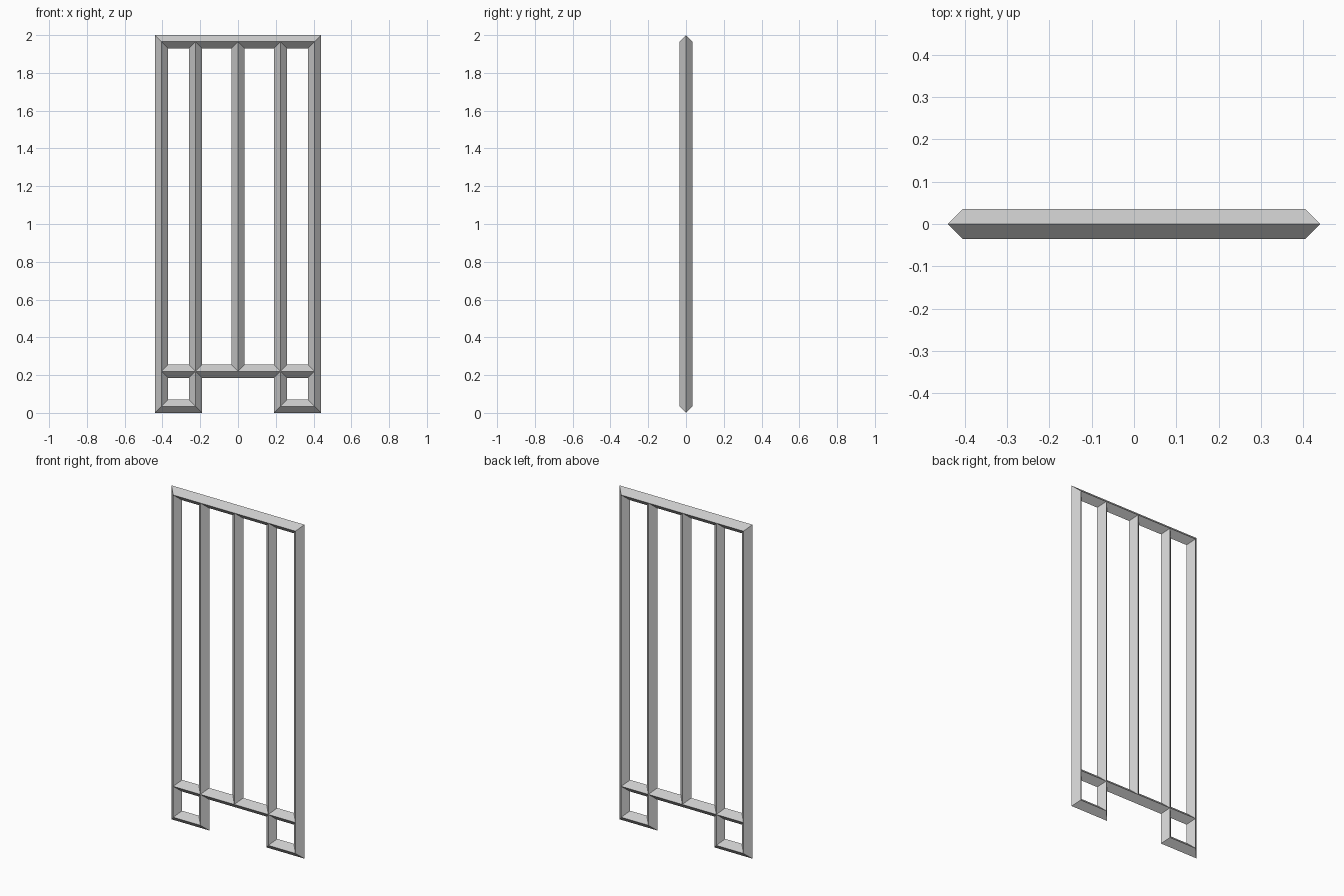
import bpy, bmesh
from mathutils import Vector

if "Cube" in bpy.data.objects:
    bpy.data.objects.remove(bpy.data.objects["Cube"])

R = 0.035                       # half width of the diamond-section bars
OUT, INN = 0.405, 0.225         # centre lines of outer and inner posts
LOW, RAIL, TOP = 0.035, 0.22, 1.965


def diamond_bar(name, path):
    """Sweep a diamond section along right-angled (x, z) points with mitred corners."""
    pts = [Vector(p) for p in path]
    normals = []
    for a, b in zip(pts, pts[1:]):
        d = (b - a).normalized()
        normals.append(Vector((-d.y, d.x)))
    bm = bmesh.new()
    rings = []
    for i, p in enumerate(pts):
        if i == 0:
            m = normals[0]
        elif i == len(pts) - 1:
            m = normals[-1]
        else:
            m = normals[i - 1] + normals[i]
        m = m * R
        rings.append([bm.verts.new(co) for co in (
            (p.x + m.x, 0, p.y + m.y), (p.x, -R, p.y),
            (p.x - m.x, 0, p.y - m.y), (p.x, R, p.y))])
    for a, b in zip(rings, rings[1:]):
        for k in range(4):
            n = (k + 1) % 4
            bm.faces.new((a[k], a[n], b[n], b[k]))
    bm.faces.new(rings[0])
    bm.faces.new(rings[-1])
    bmesh.ops.recalc_face_normals(bm, faces=bm.faces)
    mesh = bpy.data.meshes.new(name)
    bm.to_mesh(mesh)
    bm.free()
    obj = bpy.data.objects.new(name, mesh)
    bpy.context.collection.objects.link(obj)
    return obj


# Outer posts, top rail, feet and inner posts as one continuous mitred frame
half = [(-INN, TOP), (-INN, LOW), (-OUT, LOW), (-OUT, TOP)]
diamond_bar("outer_frame", half + [(-x, z) for x, z in reversed(half)])

# Lower cross rail and centre post
diamond_bar("lower_rail", [(-OUT, RAIL), (OUT, RAIL)])
diamond_bar("centre_post", [(0, RAIL), (0, TOP)])
